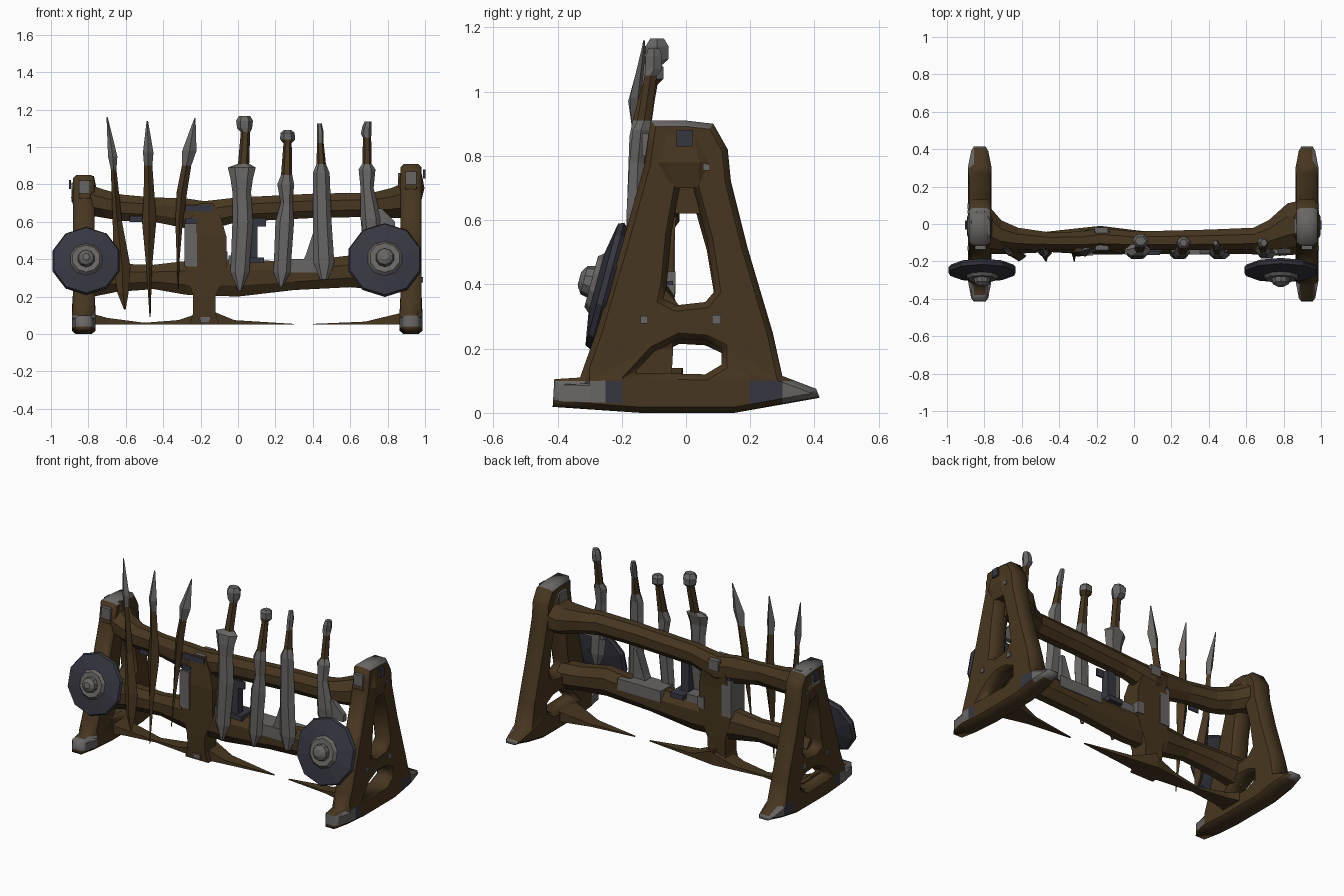
import bpy, bmesh, math
from mathutils import Vector, Matrix

def mat(name, c):
    m = bpy.data.materials.new(name)
    m.diffuse_color = (*c, 1)
    return m

WOOD, STEEL, SLATE = 0, 1, 2
MATS = [mat("brown wood", (0.062, 0.037, 0.014)),
        mat("grey steel", (0.140, 0.132, 0.125)),
        mat("dark slate", (0.037, 0.037, 0.053))]

def finish(name, bm, rule=None):
    """Turn a bmesh into an object; rule(centre, normal) picks the material."""
    bmesh.ops.recalc_face_normals(bm, faces=bm.faces)
    if rule:
        for f in bm.faces:
            f.material_index = rule(f.calc_center_median(), f.normal)
    me = bpy.data.meshes.new(name)
    bm.to_mesh(me)
    bm.free()
    for m in MATS:
        me.materials.append(m)
    ob = bpy.data.objects.new(name, me)
    bpy.context.collection.objects.link(ob)
    return ob

def loft(name, axis, stations, rule, n=4, boxy=False):
    """Skin rings along z (t, x, y, hx, hy) or along x (t, y, z, hy, hz)."""
    bm = bmesh.new()
    ph = math.pi / n if boxy else 0
    k = 1 / math.cos(math.pi / n) if boxy else 1
    rings = []
    for t, a, b, ha, hb in stations:
        ring = []
        for i in range(n):
            w = 2 * math.pi * i / n + ph
            p, q = a + k * ha * math.cos(w), b + k * hb * math.sin(w)
            ring.append(bm.verts.new((p, q, t) if axis == 'z' else (t, p, q)))
        rings.append(ring)
    for r, s in zip(rings, rings[1:]):
        for i in range(n):
            bm.faces.new((r[i], r[(i + 1) % n], s[(i + 1) % n], s[i]))
    bm.faces.new(rings[0])
    bm.faces.new(rings[-1])
    return finish(name, bm, rule)

def plain(i):
    return lambda c, n: i

def box(name, lo, hi, rule):
    bm = bmesh.new()
    bmesh.ops.create_cube(bm, size=1)
    for v in bm.verts:
        v.co = Vector([(l + h) / 2 + (h - l) * c for l, h, c in zip(lo, hi, v.co)])
    return finish(name, bm, rule)

# A-shaped end frames: outline with two openings, extruded and chamfered
OUTER = [(-.415, .02), (-.14, 0), (.15, 0), (.415, .05), (.405, .075), (.30, .115), (.27, .25),
         (.19, .52), (.14, .72), (.13, .82), (.085, .90), (0, .91), (-.11, .91), (-.13, .77),
         (-.20, .52), (-.28, .25), (-.33, .11), (-.41, .105)]
HOLE_TOP = [(-.07, .355), (-.03, .335), (.06, .345), (.09, .38), (.065, .54), (.012, .74), (-.012, .74),
            (-.045, .56), (-.06, .40)]
HOLE_LOW = [(-.16, .125), (.06, .12), (.11, .15), (.11, .20), (.06, .225), (-.02, .23), (-.10, .19)]

def end_frame(name, cx, half, zs, out):
    cu = bpy.data.curves.new(name + "_profile", 'CURVE')
    cu.dimensions, cu.fill_mode = '2D', 'BOTH'
    for loop in (OUTER, HOLE_TOP, HOLE_LOW):
        sp = cu.splines.new('POLY')
        sp.points.add(len(loop) - 1)
        for p, (y, z) in zip(sp.points, loop):
            p.co = (y, z * zs, 0, 1)
        sp.use_cyclic_u = True
    cu.bevel_depth, cu.bevel_resolution = .018, 0
    cu.offset = -.018
    cu.extrude = half - .018
    tmp = bpy.data.objects.new(name + "_profile", cu)
    bpy.context.collection.objects.link(tmp)
    bpy.context.view_layer.update()
    bm = bmesh.new()
    bm.from_mesh(tmp.evaluated_get(bpy.context.evaluated_depsgraph_get()).to_mesh())
    bpy.data.objects.remove(tmp)
    bmesh.ops.remove_doubles(bm, verts=bm.verts, dist=1e-5)
    # curve x, y, z becomes model y, z, x
    for v in bm.verts:
        y, z, x = v.co
        v.co = (cx + x, y, z)
    # cut lines for the metal foot caps and the cap on the peak
    cuts = [((0, s * d, 0), (0, 1, 0)) for s in (-1, 1) for d in (.2, .25, .3)]
    cuts += [((0, 0, h), (0, 0, 1)) for h in (.04, .1, .83 * zs)]
    for co, no in cuts:
        bmesh.ops.bisect_plane(bm, geom=bm.verts[:] + bm.edges[:] + bm.faces[:], plane_co=co, plane_no=no)
    # feet taper to their tips and are a little wider near the legs
    for v in bm.verts:
        if v.co.z < .125:
            v.co.x = cx + (v.co.x - cx) * (1.12 if abs(v.co.y) < .31 else .8)
    def rule(c, n):
        if .035 < c.z < .101 and abs(c.y) > .2 and (n.x * out > .5 or c.y < -.3 or c.y > .38):
            return SLATE if .2 < c.y < .3 or -.25 < c.y < -.2 else STEEL
        if n.z > .4 and c.z > .87 * zs:
            return STEEL
        return WOOD
    finish(name, bm, rule)
    # small metal studs on the outer side
    for i, (y, z, r, m) in enumerate([(-.13, .29, .012, STEEL), (.095, .29, .014, STEEL), (.065, .765, .01, STEEL),
                                      (-.005, .855, .025, SLATE)]):
        x = cx + out * (half + (.016 if z > .8 else .002))
        box(f"{name}_stud_{i}", (x - .006, y - r, z * zs - r), (x + .006, y + r, z * zs + r), plain(m))

end_frame("left_end_frame", -.825, .057, .935, -1)
end_frame("right_end_frame", .925, .055, 1.0, 1)

# Knobby post tops with metal studs
for side, x, z in (("left", -.82, .79), ("right", .925, .84)):
    loft(side + "_post_top", 'z', [(z - .14, x, 0, .052, .10), (z - .06, x, -.01, .072, .122), (z + .055, x, -.02, .05, .09)],
         lambda c, n: STEEL if n.z > .8 else WOOD, 8, True)
    box(side + "_post_stud", (x - .03, -.137, z - .04), (x + .03, -.10, z + .03), plain(STEEL))
    box(side + "_post_inner_stud", (x - .07, -.05, z - .05), (x + .05, .03, z + .02), plain(STEEL))

# Rails, flaring where they meet the frames
loft("upper_rail", 'x', [(-.83, 0, .73, .12, .09), (-.77, -.02, .71, .11, .08), (-.71, -.06, .695, .08, .075),
     (-.62, -.08, .675, .06, .07), (-.45, -.09, .665, .045, .065), (-.28, -.09, .645, .05, .08),
     (-.18, -.08, .63, .06, .08), (0, -.09, .665, .05, .065), (.40, -.085, .685, .055, .065), (.64, -.08, .69, .06, .065),
     (.72, -.06, .69, .08, .065), (.82, -.01, .70, .12, .08), (.91, .01, .72, .12, .10)], plain(WOOD), 8, True)
loft("lower_rail", 'x', [(-.82, -.09, .28, .07, .09), (-.65, -.10, .30, .06, .075), (-.45, -.10, .305, .05, .065),
     (-.28, -.10, .30, .06, .09), (0, -.10, .30, .06, .10), (.30, -.10, .31, .06, .075),
     (.60, -.10, .335, .06, .085), (.78, -.10, .31, .07, .075), (.91, -.09, .30, .07, .08)], plain(WOOD), 8, True)

# Middle post with metal cap and side plates
loft("middle_post", 'z', [(.05, -.18, -.09, .08, .06), (.11, -.18, -.10, .06, .055), (.20, -.18, -.10, .06, .06),
     (.34, -.17, -.10, .108, .062), (.52, -.17, -.10, .108, .062), (.62, -.17, -.09, .08, .06), (.70, -.17, -.09, .035, .05)],
     lambda c, n: STEEL if c.z > .69 else WOOD, 4, True)
box("post_plate", (-.285, -.168, .36), (-.22, -.035, .59), plain(STEEL))
box("post_right_plate", (-.10, -.13, .37), (-.055, -.033, .44), plain(STEEL))
box("post_slate_plate", (-.28, -.155, .57), (-.22, -.04, .62), plain(SLATE))
box("post_top_plate", (-.28, -.148, .655), (-.13, -.135, .69), plain(SLATE))
box("post_foot_plate", (-.20, -.16, .06), (-.15, -.15, .09), plain(STEEL))
box("post_back_plate", (-.21, -.04, .64), (-.14, -.018, .70), plain(STEEL))
box("left_rail_slate_plate", (-.58, -.142, .60), (-.51, -.135, .63), plain(SLATE))

# Slim ground braces
for name, pts in (("left_brace", [(-.82, .09, .035), (-.70, .05, .018), (-.50, .025, .005), (-.32, .045, .012), (-.18, .06, .035)]),
                  ("middle_brace", [(-.18, .06, .045), (-.02, .04, .012), (.30, .004, .002)]),
                  ("right_brace", [(.40, .004, .002), (.68, .035, .008), (.82, .07, .025), (.91, .09, .035)])):
    loft(name, 'x', [(x, -.07, .05 + hz, hy, hz) for x, hy, hz in pts], plain(WOOD), 4, True)

# Metal backing plates behind the blades
box("blade_rest", (.20, -.163, .33), (.50, -.036, .40), plain(STEEL))
box("blade_rest_wing", (-.05, -.163, .37), (.04, -.06, .42), plain(STEEL))
box("slate_upright", (.05, -.15, .38), (.105, -.10, .61), plain(SLATE))
box("slate_top_bar", (.05, -.15, .575), (.15, -.138, .62), plain(SLATE))
box("slate_lower_bar", (.05, -.165, .38), (.14, -.04, .41), plain(SLATE))
loft("blade_bridge", 'z', [(.36, .385, -.13, .05, .03), (.43, .40, -.13, .035, .03), (.58, .425, -.13, .01, .03)],
     plain(STEEL), 4, True)
loft("right_wing_plate", 'z', [(.56, .75, -.145, .09, .015), (.60, .75, -.145, .09, .015), (.67, .72, -.145, .05, .015)],
     plain(STEEL), 4, True)

# Swords: blade, guard, wooden grip, pommel (z, x, y, half width, half depth)
def sword(name, grip_lo, grip_hi, stations):
    loft(name, 'z', stations, lambda c, n: WOOD if grip_lo < c.z < grip_hi else STEEL, 6)

sword("broad_sword", .92, 1.09, [(.23, .01, -.17, .008, .01), (.33, .01, -.165, .05, .025), (.60, .025, -.155, .055, .035),
      (.76, .02, -.15, .05, .03), (.83, .02, -.15, .06, .03), (.89, .02, -.14, .075, .035), (.91, .03, -.13, .03, .025),
      (1.08, .04, -.10, .025, .025), (1.10, .035, -.09, .04, .04), (1.14, .035, -.09, .045, .042), (1.165, .035, -.09, .03, .025)])
sword("short_sword", .86, 1.03, [(.25, .23, -.17, .008, .01), (.33, .235, -.165, .045, .025), (.60, .25, -.155, .05, .035),
      (.70, .26, -.15, .032, .03), (.80, .255, -.15, .045, .03), (.85, .26, -.14, .03, .03), (1.02, .265, -.11, .022, .022),
      (1.04, .265, -.10, .04, .035), (1.075, .265, -.10, .038, .035), (1.09, .265, -.10, .02, .02)])
sword("long_sword", .92, 1.03, [(.29, .46, -.17, .02, .01), (.38, .46, -.165, .055, .025), (.60, .45, -.155, .05, .035),
      (.86, .445, -.15, .045, .03), (.91, .445, -.14, .025, .03), (1.02, .44, -.12, .018, .02), (1.08, .44, -.11, .018, .025),
      (1.125, .435, -.10, .013, .015)])
sword("side_sword", .92, 1.06, [(.36, .72, -.15, .01, .01), (.46, .72, -.15, .05, .03), (.62, .71, -.155, .055, .035),
      (.78, .69, -.15, .035, .03), (.88, .69, -.14, .045, .03), (.91, .69, -.13, .025, .025), (1.05, .69, -.11, .022, .022),
      (1.07, .685, -.10, .028, .03), (1.11, .69, -.10, .025, .03), (1.135, .695, -.10, .018, .02)])

# Spears: grey heads on tapering wooden shafts
def spear(name, head, stations):
    loft(name, 'z', stations, lambda c, n: STEEL if c.z > head else WOOD, 4)

spear("left_spear", .90, [(.13, -.605, -.19, .004, .004), (.22, -.615, -.18, .03, .02), (.36, -.62, -.17, .045, .025),
      (.60, -.645, -.15, .025, .025), (.88, -.665, -.15, .015, .02), (.95, -.67, -.15, .025, .02), (1.16, -.70, -.13, .003, .003)])
spear("middle_spear", .91, [(.09, -.47, -.20, .003, .003), (.35, -.475, -.175, .015, .02), (.60, -.475, -.155, .038, .028),
      (.72, -.475, -.15, .03, .025), (.90, -.48, -.15, .022, .02), (.97, -.48, -.155, .028, .025), (1.14, -.485, -.13, .004, .004)])
spear("right_spear", .92, [(.24, -.32, -.20, .003, .003), (.40, -.32, -.175, .008, .01), (.60, -.315, -.15, .02, .02),
      (.76, -.30, -.15, .028, .025), (.90, -.275, -.15, .025, .02), (.98, -.26, -.15, .038, .025), (1.155, -.23, -.13, .003, .003)])

# Round shields leaning on the frames, with raised bosses
def shield(name, centre, r):
    n, bm = 10, bmesh.new()
    prof = [(r * .35, -.035), (r * .93, -.015), (r, .0), (r * .96, .018), (r * .47, .035), (r * .40, .052),
            (r * .25, .05), (r * .22, .075), (r * .10, .09)]
    rings = [[bm.verts.new((q * math.cos(2 * math.pi * (i + .5) / n), q * math.sin(2 * math.pi * (i + .5) / n), h))
              for i in range(n)] for q, h in prof]
    for a, b in zip(rings, rings[1:]):
        for i in range(n):
            bm.faces.new((a[i], a[(i + 1) % n], b[(i + 1) % n], b[i]))
    bm.faces.new(rings[0])
    bm.faces.new(rings[-1])
    ob = finish(name, bm, lambda c, nn: STEEL if c.z > .036 else SLATE)
    ob.data.transform(Matrix.Translation(centre) @ Matrix.Rotation(math.radians(75), 4, 'X'))

shield("left_shield", (-.812, -.245, .39), .188)
shield("right_shield", (.785, -.245, .395), .204)
